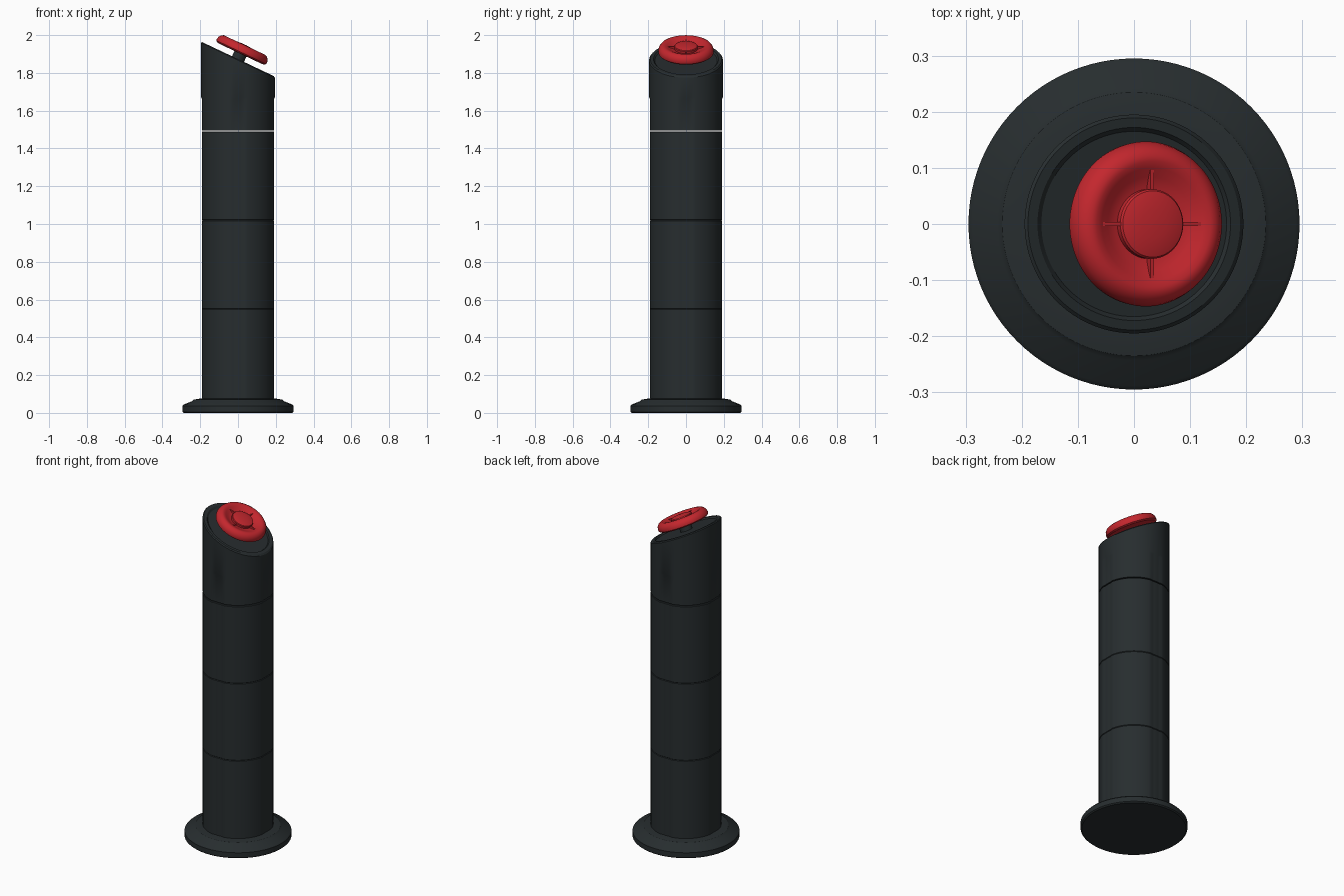
import bpy, bmesh
from math import sin, cos, pi, atan, degrees, radians
from mathutils import Matrix

if "Cube" in bpy.data.objects:
    bpy.data.objects.remove(bpy.data.objects["Cube"])

N = 96
SLOPE = 0.474          # fall of the slanted head towards +x
TOP = 1.873            # height of the slanted face on the axis
TILT = Matrix.Translation((0, 0, TOP)) @ Matrix.Rotation(atan(SLOPE), 4, 'Y')


def material(name, color):
    m = bpy.data.materials.new(name)
    m.diffuse_color = color
    m.use_nodes = True
    m.node_tree.nodes["Principled BSDF"].inputs["Base Color"].default_value = m.diffuse_color
    return m


BLACK = material("charcoal", (0.02, 0.026, 0.028, 1))
RED = material("red", (0.55, 0.02, 0.027, 1))


def finish(name, bm, mat, matrix=None):
    bmesh.ops.recalc_face_normals(bm, faces=bm.faces)
    me = bpy.data.meshes.new(name)
    bm.to_mesh(me)
    bm.free()
    if matrix:
        me.transform(matrix)
    me.materials.append(mat)
    ob = bpy.data.objects.new(name, me)
    bpy.context.collection.objects.link(ob)
    bpy.ops.object.select_all(action='DESELECT')
    ob.select_set(True)
    bpy.context.view_layer.objects.active = ob
    bpy.ops.object.shade_smooth_by_angle(angle=radians(30))
    return ob


def stack(name, rings, mat, matrix=None):
    """Closed stack of rings: (radius, z, groove depth, slant amount)."""
    bm = bmesh.new()
    loops = []
    for r, z, groove, slant in rings:
        loop = []
        for i in range(N):
            a = 2 * pi * i / N
            off = abs((degrees(a) + 45) % 90 - 45)   # degrees from nearest groove
            rr = r - groove * (off < 8)
            x, y = rr * cos(a), rr * sin(a)
            loop.append(bm.verts.new((x, y, z - SLOPE * x * slant)))
        loops.append(loop)
    for lo, hi in zip(loops, loops[1:]):
        for i in range(N):
            j = (i + 1) % N
            bm.faces.new((lo[i], lo[j], hi[j], hi[i]))
    bm.faces.new(loops[0][::-1])
    bm.faces.new(loops[-1])
    return finish(name, bm, mat, matrix)


def lathe(name, profile, mat, matrix=None):
    return stack(name, [(r, z, 0, 0) for r, z in profile], mat, matrix)


# flared foot
lathe("base_flange", [(0.288, 0), (0.295, 0.006), (0.295, 0.036), (0.288, 0.044),
                      (0.243, 0.062), (0.235, 0.070), (0.2, 0.076), (0.17, 0.076)], BLACK)

# stacked column sections with shallow vertical grooves at the four sides
R, G = 0.195, 0.005
for n, (z0, z1) in enumerate([(0.06, 0.55), (0.55, 1.02), (1.02, 1.49)]):
    stack(f"column_section_{n + 1}",
          [(R - 0.003, z0, G, 0), (R, z0 + 0.003, G, 0),
           (R, z1 - 0.003, G, 0), (R - 0.003, z1, G, 0)], BLACK)

# slanted head with a shallow recessed face
stack("slanted_head",
      [(R - 0.002, 1.495, G, 0), (R, 1.498, G, 0), (R, 1.66, G, 0), (R, 1.67, 0, 0),
       (R, TOP - 0.006, 0, 1), (R - 0.006, TOP, 0, 1), (0.172, TOP, 0, 1),
       (0.165, TOP - 0.008, 0, 1)], BLACK)

# button stem, standing square to the slanted face
lathe("button_stem", [(0.035, -0.012), (0.035, 0.05)], BLACK, TILT)

# red button: rounded rim sloping in to a recess
lathe("button_ring", [(0.120, 0.031), (0.138, 0.033), (0.146, 0.040), (0.147, 0.050),
                      (0.143, 0.064), (0.134, 0.076), (0.122, 0.082), (0.112, 0.082),
                      (0.100, 0.077), (0.084, 0.068), (0.068, 0.062), (0.05, 0.060)],
      RED, TILT)

# domed centre cap
lathe("button_cap", [(0.062, 0.055), (0.062, 0.074), (0.059, 0.078),
                     (0.045, 0.082), (0.025, 0.084), (0.008, 0.085)], RED, TILT)

# four thin spokes across the recess
for k in range(4):
    bm = bmesh.new()
    bmesh.ops.create_cube(bm, size=1, matrix=Matrix.Translation((0.083, 0, 0.066))
                          @ Matrix.Diagonal((0.054, 0.007, 0.018, 1)))
    finish(f"button_spoke_{k + 1}", bm, RED, TILT @ Matrix.Rotation(k * pi / 2, 4, 'Z'))
